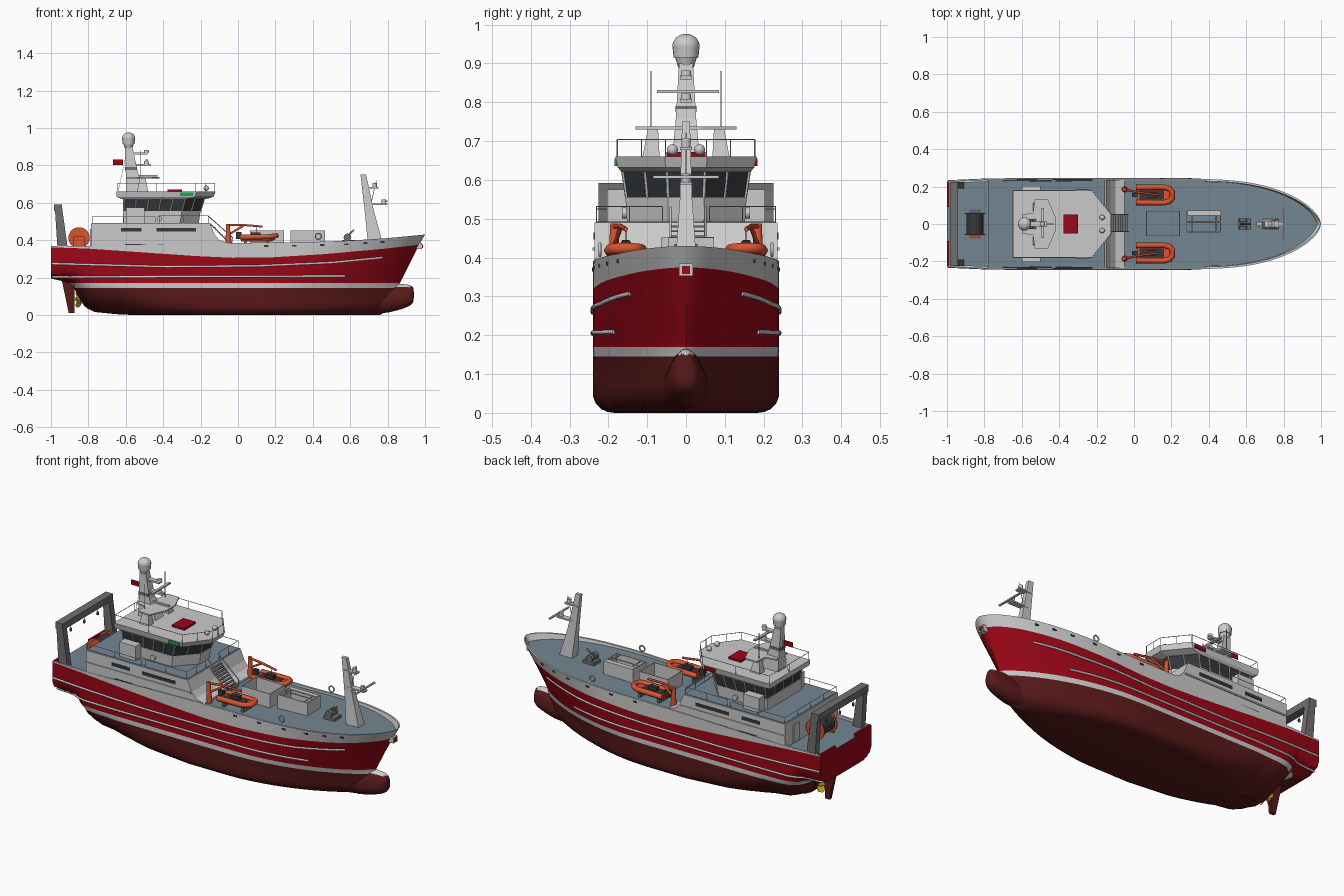
import bpy, bmesh, math
from mathutils import Vector, Matrix

if "Cube" in bpy.data.objects:
    bpy.data.objects.remove(bpy.data.objects["Cube"])

RED, DARKRED, WHITE = (.33, .002, .008), (.1, .01, .01), (.62, .62, .6)
DECK, DARK, ORANGE = (.17, .24, .29), (.035, .04, .045), (.7, .09, .03)
STEEL, YELLOW, GREEN = (.16, .16, .16), (.7, .5, .02), (.01, .35, .08)
mats = {}

def mat(c):
    if c not in mats:
        mats[c] = bpy.data.materials.new("paint_%d" % len(mats))
        mats[c].diffuse_color = (*c, 1)
    return mats[c]

def finish(name, data, color=None, smooth=False):
    ob = bpy.data.objects.new(name, data)
    bpy.context.collection.objects.link(ob)
    if color:
        data.materials.append(mat(color))
    if smooth:
        bpy.ops.object.select_all(action='DESELECT')
        ob.select_set(True)
        bpy.context.view_layer.objects.active = ob
        bpy.ops.object.shade_smooth_by_angle(angle=math.radians(35))
    return ob

def from_bm(name, bm, color=None, smooth=False):
    bmesh.ops.recalc_face_normals(bm, faces=bm.faces[:])
    me = bpy.data.meshes.new(name)
    bm.to_mesh(me)
    bm.free()
    return finish(name, me, color, smooth)

def loft(name, rings, color=None, smooth=False):
    bm = bmesh.new()
    vs = [[bm.verts.new(p) for p in r] for r in rings]
    n = len(rings[0])
    for a, b in zip(vs, vs[1:]):
        for i in range(n):
            bm.faces.new((a[i], a[(i + 1) % n], b[(i + 1) % n], b[i]))
    bm.faces.new(vs[0])
    bm.faces.new(vs[-1])
    return from_bm(name, bm, color, smooth)

def rect(x0, x1, y0, y1, z):
    return [(x0, y0, z), (x1, y0, z), (x1, y1, z), (x0, y1, z)]

def box(name, x0, x1, y0, y1, z0, z1, color=None):
    return loft(name, [rect(x0, x1, y0, y1, z0), rect(x0, x1, y0, y1, z1)], color)

def cone(name, p0, p1, r0, r1, color=None, seg=20):
    p0, p1 = Vector(p0), Vector(p1)
    d = p1 - p0
    m = Matrix.Translation((p0 + p1) / 2) @ d.to_track_quat('Z', 'Y').to_matrix().to_4x4()
    bm = bmesh.new()
    bmesh.ops.create_cone(bm, cap_ends=True, segments=seg, radius1=r0, radius2=r1, depth=d.length, matrix=m)
    return from_bm(name, bm, color, True)

def ball(name, c, r, color=None):
    bm = bmesh.new()
    bmesh.ops.create_uvsphere(bm, u_segments=28, v_segments=18, radius=1,
                              matrix=Matrix.Translation(c) @ Matrix.Diagonal((*r, 1)))
    return from_bm(name, bm, color, True)

def tubes(name, paths, r, color=None, closed=False):
    cu = bpy.data.curves.new(name, 'CURVE')
    cu.dimensions, cu.bevel_depth, cu.bevel_resolution, cu.use_fill_caps = '3D', r, 1, True
    for p in paths:
        s = cu.splines.new('POLY')
        s.points.add(len(p) - 1)
        for q, v in zip(s.points, p):
            q.co = (*v, 1)
        s.use_cyclic_u = closed
    return finish(name, cu, color)

def rail(name, pts, z, h, posts=2):
    paths = [[(x, y, z + h) for x, y in pts]]
    for a, b in zip(pts, pts[1:]):
        for i in range(posts + 1):
            x, y = (a[k] + (b[k] - a[k]) * i / posts for k in (0, 1))
            paths.append([(x, y, z), (x, y, z + h)])
    tubes(name, paths, .0016)

def interp(t, pts):
    for (a, fa), (b, fb) in zip(pts, pts[1:]):
        if t <= b:
            return fa + (fb - fa) * max(0, (t - a) / (b - a))
    return pts[-1][1]

# Hull form: keel line, bilge size, stem profile, sheer lines and half breadth
keel = lambda x: interp(x, [(-1, .195), (-.92, .178), (-.87, .15), (-.84, .09), (-.8, .04), (-.74, .016), (-.6, .004), (-.5, 0)])
bilge = lambda x: interp(x, [(-1, .06), (-.9, .1), (-.82, .18), (-.65, .17), (-.4, .085), (-.15, .048)])
stem = lambda z: interp(z, [(0, .76), (.05, .84), (.1, .86), (.17, .865), (.25, .905), (.36, .96), (.43, 1)])
sheer = lambda x: interp(x, [(-1, .368), (-.75, .37), (-.1, .385), (.35, .388), (.6, .397), (.8, .41), (1, .43)])
redtop = lambda x: interp(x, [(-1, .362), (-.8, .355), (-.5, .335), (-.2, .315), (0, .306), (.2, .307), (.5, .325), (.8, .352), (1, .375)])
deck = lambda x: interp(x, [(-1, .353), (-.75, .355), (-.7, .37), (.3, .374), (1, .396)])

def breadth(x, z):
    k = min(1, max(0, (z - .1) / .3))
    x0, p, q = .08 + .27 * k, 1.9 + .5 * k, .85 - .25 * k
    b = interp(x, [(-1, .228), (-.8, .237), (-.6, .24)])
    t = max(0, min(1, (x - x0) / (stem(z) - x0)))
    b *= max(0, 1 - t ** p) ** q
    r, zk = bilge(x), keel(x)
    s = min(1, max(0, (z - zk) / r))
    rw = min(b, r * 1.15)
    return b - rw + rw * math.sqrt(1 - (1 - s) ** 2)

bm = bmesh.new()
N, sections = 80, []
for i in range(N + 1):
    t = i / N
    u = t - .12 * math.sin(2 * math.pi * t)
    xn = -1 + 2 * u
    zk, rt = keel(xn), redtop(xn)
    low = [zk + max(0, .145 - zk) * f for f in (0, .02, .07, .16, .3, .5, .75, 1)]
    zw = max(.17, zk)
    zs = low + [zw] + [zw + (rt - zw) * f for f in (.15, .32, .5, .75, 1)] + [sheer(xn)]
    row = [(-1 + u * (stem(zk) + 1), 0, zk)]
    for z in zs:
        x = -1 + u * (stem(z) + 1)
        row.append((x, breadth(x, z), z))
    for z in (sheer(xn), deck(xn)):
        x = min(-1 + u * (stem(z) + 1), .99)
        row.append((x, max(0, breadth(x, z) - .011), z))
    row.append((row[-1][0], 0, row[-1][2]))
    sections.append([bm.verts.new(p) for p in row])
cols = [0] * 8 + [1] + [2] * 5 + [1] * 3 + [3]
for a, b in zip(sections, sections[1:]):
    for j, c in enumerate(cols):
        bm.faces.new((a[j], b[j], b[j + 1], a[j + 1])).material_index = c
bm.faces.new(sections[0]).material_index = 2
bmesh.ops.mirror(bm, geom=bm.verts[:] + bm.edges[:] + bm.faces[:], axis='Y', merge_dist=1e-5)
bmesh.ops.remove_doubles(bm, verts=bm.verts[:], dist=1e-5)
hull = from_bm("hull", bm, DARKRED, True)
for c in (WHITE, RED, DECK):
    hull.data.materials.append(mat(c))

# Bulbous bow: blunt rounded nose blending into the stem
rings = []
for i in range(21):
    a = i / 20 * math.pi / 2 * .995
    x, k = .56 + .38 * math.sin(a), math.cos(a)
    ring = []
    for j in range(28):
        c, s = math.cos(j * math.tau / 28), math.sin(j * math.tau / 28)
        zc = .088 + .02 * max(0, (x - .8) / .14)
        ring.append((x, .06 * k ** .5 * c * (1 - .25 * s), zc + .083 * k ** .38 * s))
    rings.append(ring)
bulb = loft("bulbous_bow", rings, DARKRED, True)
bulb.data.materials.append(mat(WHITE))
for p in bulb.data.polygons:
    p.material_index = int(p.center.z > .15)

# Rubbing strakes along both sides, rudder and propeller
for s in (1, -1):
    for nm, x1, line in (("upper", .77, [(-1, .275), (-.4, .258), (.1, .262), (.5, .28), (.77, .307)]), ("lower", .57, [(-1, .203), (.57, .208)])):
        xs = [-.995 + (x1 + .995) * i / 40 for i in range(41)]
        tubes(nm + "_strake", [[(x, s * breadth(x, interp(x, line)), interp(x, line)) for x in xs]], .006, WHITE)
loft("rudder", [rect(-.905, -.875, -.009, .009, .01), rect(-.945, -.875, -.012, .012, .2)], DARKRED)
cone("propeller_hub", (-.875, 0, .085), (-.82, 0, .085), .008, .014, YELLOW)
for i in range(4):
    a = i * math.pi / 2 + .4
    d, e = Vector((0, math.cos(a), math.sin(a))), Vector((.012, -math.sin(a) * .014, math.cos(a) * .014))
    c, n = Vector((-.853, 0, .085)), Vector((.002, 0, 0))
    loft("propeller_blade", [[c + d * r - e * w - n, c + d * r + e * w - n, c + d * r + e * w + n, c + d * r - e * w + n] for r, w in ((.005, .5), (.028, 1.2), (.046, .6))], YELLOW)

# Full width deckhouse with sloping front, blue top deck, side windows
prof = [(-.785, .34), (-.785, .49), (-.15, .49), (-.125, .43), (-.1, .4), (-.05, .385), (-.05, .34)]
loft("deckhouse", [[(x, y, z) for x, z in prof] for y in (-.236, .236)])
box("upper_deck", -.78, -.155, -.23, .23, .488, .493, DECK)
for s in (1, -1):
    for x, z in ((-.55, .37), (-.37, .37), (-.57, .455), (-.38, .455), (-.28, .455)):
        box("side_window", x - .055, x + .055, s * .23, s * .2385, z - .009, z + .009, DARK)
    box("house_ledge", -.785, -.13, s * .23, s * .241, .418, .426)
    rail("upper_deck_rail", [(-.42, s * .23), (-.16, s * .23), (-.16, s * .06)], .49, .042)
    rail("aft_deck_rail", [(-.44, s * .23), (-.78, s * .23), (-.78, 0)], .49, .035)
    box("aft_door", -.79, -.78, s * .14 - .025, s * .14 + .025, .36, .46)

# Wheelhouse: lower walls, outward leaning window band, overhanging roof
def outline(xa, xf, w, z):
    return [(xa, -w, z), (xf - .1, -w, z), (xf, -w * .3, z), (xf, w * .3, z), (xf - .1, w, z), (xa, w, z)]

loft("wheelhouse_wall", [outline(-.615, -.21, .152, .49), outline(-.615, -.2, .156, .555)])
lo, hi = outline(-.61, -.2, .153, .555), outline(-.61, -.18, .163, .622)
loft("wheelhouse_windows", [lo, hi], DARK)
bars = []
for i, n in enumerate((5, 2, 1, 2, 5, 4)):
    for k in range(n):
        bars.append([Vector(r[i]).lerp(Vector(r[(i + 1) % 6]), k / n) for r in (lo, hi)])
tubes("window_mullions", bars, .004)
loft("wheelhouse_roof", [outline(-.62, -.17, .165, .62), outline(-.65, -.13, .176, .632), outline(-.65, -.12, .182, .66)])
ro = [p[:2] for p in outline(-.645, -.125, .177, 0)]
rail("roof_rail", ro + ro[:1], .66, .044, 2)
box("roof_hatch", -.378, -.3, -.05, .05, .66, .672, RED)
for s, c in ((-1, GREEN), (1, RED)):
    box("side_light", -.31, -.24, s * .165, s * .184, .636, .655, c)
    box("bridge_wing_locker", -.6, -.5, s * .15, s * .203, .49, .575)
    for x in (-.57, -.42):
        cone("wall_lamp", (x, s * .15, .515), (x, s * .165, .515), .014, .014)
    ball("searchlight", (-.17, s * .035, .678), (.014, .014, .014))

# Main mast with support legs, platforms, radar dome, aerials and flag
loft("main_mast", [rect(-.6, -.49, -.035, .035, .66), rect(-.6, -.535, -.026, .026, .76), rect(-.605, -.565, -.018, .018, .9)])
loft("mast_platform", [[(x, y, z) for x, y in ((-.6, -.05), (-.54, -.06), (-.53, -.13), (-.46, -.13), (-.42, -.04), (-.42, .04), (-.46, .13), (-.53, .13), (-.54, .06), (-.6, .05))] for z in (.73, .738)])
for s in (1, -1):
    loft("platform_leg", [rect(-.54, -.48, s * .09 - .022, s * .09 + .022, .66), rect(-.525, -.495, s * .085 - .013, s * .085 + .013, .732)])
    tubes("whip_aerial", [[(-.52, s * .09, .735), (-.52, s * .09, .88)]], .0018)
cone("mast_collar", (-.585, 0, .89), (-.585, 0, .915), .02, .028)
cone("radar_dome_base", (-.585, 0, .915), (-.585, 0, .945), .032, .035)
ball("radar_dome", (-.585, 0, .945), (.035, .035, .031))
for z, l in ((.868, .09), (.808, .11)):
    box("mast_arm", -.575, -.575 + l, -.014, .014, z - .01, z)
    cone("radar_motor", (-.49, 0, z), (-.49, 0, z + .014), .014, .012)
box("radar_scanner", -.495, -.48, -.075, .085, .824, .832)
box("radar_scanner_low", -.6, -.43, -.006, .006, .74, .748)
box("mast_band", -.605, -.54, -.0265, .0265, .775, .79, STEEL)
tubes("flag_line", [[(-.6, 0, .85), (-.64, 0, .665)]], .001)
box("flag", -.668, -.615, -.001, .001, .803, .832, RED)

# Stairs from upper deck down to fore deck
for s in (-.04, .05):
    tubes("stair_side", [[(-.15, s, .49), (-.035, s, .375)], [(-.16, s, .53), (-.03, s, .415)], [(-.035, s, .375), (-.03, s, .415)]], .003, WHITE)
for i in range(9):
    x = -.14 + i * .0125
    box("stair_tread", x - .006, x + .006, -.04, .05, .478 - i * .0125, .482 - i * .0125, STEEL)

# Rescue boats with davits on each side
for s in (1, -1):
    y = s * .155
    side = [(.01, .04), (.16, .042), (.19, .034), (.205, .018)]
    u = [(x, y + w, .416 + max(0, x - .14) * .12) for x, w in side]
    u += [(x, y - w, .416 + max(0, x - .14) * .12) for x, w in side[::-1]]
    tubes("rescue_boat_tube", [u], .015, ORANGE)
    loft("rescue_boat_hull", [[(.015, y - .02, .393), (.17, y - .012, .393), (.195, y, .4), (.17, y + .012, .393), (.015, y + .02, .393)],
                              [(.015, y - .035, .42), (.18, y - .03, .42), (.208, y, .424), (.18, y + .03, .42), (.015, y + .035, .42)]], ORANGE)
    box("boat_floor", .03, .16, y - .024, y + .024, .415, .422, DARK)
    box("boat_console", .07, .12, y - .013, y + .013, .415, .442, DARK)
    box("boat_engine", -.01, .02, y - .01, y + .01, .405, .445, DARK)
    for x in (.04, .16):
        box("boat_cradle", x - .007, x + .007, y - .035, y + .035, .37, .398, STEEL)
    cone("davit_post", (-.05, s * .185, .37), (-.055, s * .185, .487), .016, .01, ORANGE)
    tubes("davit_arm", [[(-.055, s * .185, .48), (.02, s * .17, .482), (.13, y, .473)], [(-.05, s * .185, .43), (.03, s * .168, .478)]], .006, ORANGE)
    tubes("davit_fall", [[(.1, y, .475), (.1, y, .43)]], .0015, DARK)
    # Lifebuoys and freeing ports on the bulwark
    ring = [(.43 + .016 * math.cos(a), s * .222, .42 + .016 * math.sin(a)) for a in [k * math.tau / 14 for k in range(14)]]
    tubes("lifebuoy", [ring], .004, None, True)
    for x in (.15, .3, .45, .58, .68, .77):
        w = breadth(x, sheer(x) - .018)
        box("freeing_port", x - .012, x + .012, s * (w - .004), s * (w + .002), sheer(x) - .022, sheer(x) - .013, DARK)

# Fore deck hatch coamings (open on top), windlass and bow roller
for nm, x0, x1, y0, y1 in (("aft", .065, .245, -.065, .07), ("fore", .28, .465, -.045, .072)):
    for a, b, c, d in ((x0, x1, y0, y0 + .004), (x0, x1, y1 - .004, y1), (x0, x0 + .004, y0, y1), (x1 - .004, x1, y0, y1)):
        box("hatch_wall_" + nm, a, b, c, d, .37, .452)
tubes("hatch_bars", [[(x, -.045, .45), (x, .072, .45)] for x in (.31, .44)] + [[(.28, .012, .45), (.465, .012, .45)]], .003)
box("hatch_lid", .285, .46, .045, .07, .446, .453)
for y in (-.02, .02):
    cone("windlass_drum", (.585, y - .01, .415), (.585, y + .01, .415), .02, .02, STEEL)
box("windlass_base", .555, .625, -.03, .03, .38, .4, STEEL)
tubes("windlass_brake", [[(.57, 0, .41), (.62, 0, .455)]], .005, STEEL)
box("bow_fairlead", .955, .985, -.018, .018, .352, .385, WHITE)
box("bow_fairlead_opening", .98, .988, -.01, .01, .358, .378, RED)

# Raked fore mast with lamp platforms and cross bar
loft("fore_mast", [rect(.695, .775, -.028, .028, .38), rect(.678, .728, -.016, .016, .55), rect(.655, .685, -.01, .01, .75)])
for x0, x1, z in ((.67, .75, .685), (.69, .8, .595)):
    box("fore_mast_arm", x0, x1, -.016, .016, z - .008, z)
    cone("mast_lamp", (x1 - .02, 0, z), (x1 - .02, 0, z + .022), .012, .012)
box("fore_scanner", .79, .8, -.085, .085, .604, .611)
tubes("fore_aerial", [[(.7, 0, .55), (.74, 0, .72)]], .0018)

# Stern gantry with hanging blocks, net drum and stern bulwarks
for s in (1, -1):
    loft("gantry_leg", [rect(-.965, -.91, s * .207 - .018, s * .207 + .018, .355), rect(-.98, -.942, s * .207 - .018, s * .207 + .018, .585)], STEEL)
    box("stern_bulwark", -1, -.988, min(s * .09, s * .227), max(s * .09, s * .227), .35, .37, RED)
    cone("drum_flange", (-.85, s * .053, .412), (-.85, s * .06, .412), .057, .057, ORANGE, 28)
    box("drum_stand", -.88, -.82, s * .066 - .005, s * .066 + .005, .35, .42, ORANGE)
box("gantry_beam", -.985, -.94, -.225, .225, .555, .592, STEEL)
cone("net_drum", (-.85, -.055, .412), (-.85, .055, .412), .045, .045, DARK, 28)
for y in (-.12, 0, .12):
    tubes("block_line", [[(-.962, y, .556), (-.962, y, .52)]], .0018, DARK)
    ball("trawl_block", (-.962, y, .515), (.008, .006, .011), DARK)

for m in bpy.data.materials:
    if m.users and not m.is_grease_pencil:
        m.use_nodes = True
        m.node_tree.nodes["Principled BSDF"].inputs["Base Color"].default_value = m.diffuse_color
